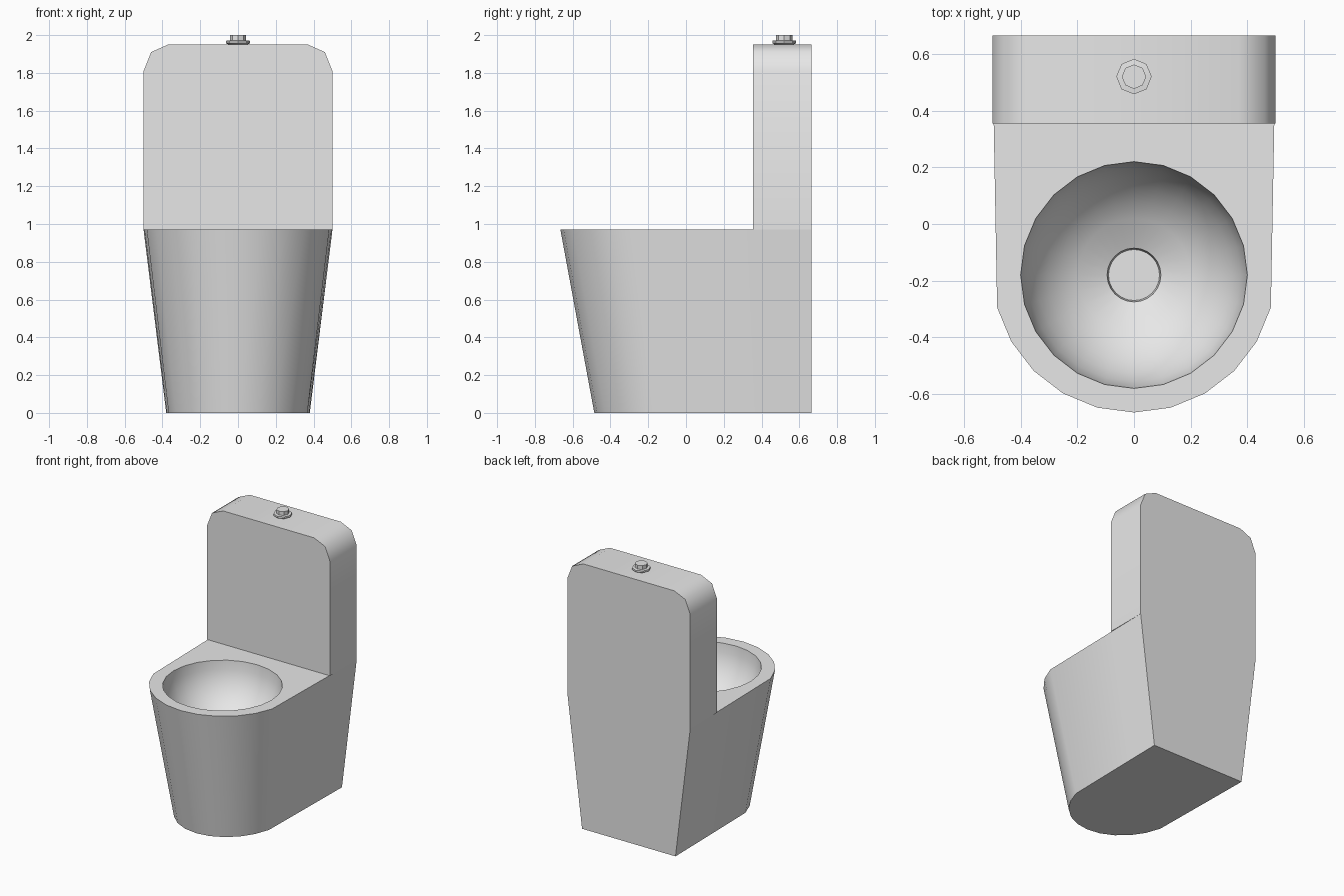
import bpy, bmesh, math

if "Cube" in bpy.data.objects:
    bpy.data.objects.remove(bpy.data.objects["Cube"], do_unlink=True)

grey = bpy.data.materials.new("ceramic_grey")
grey.use_nodes = True
grey.diffuse_color = (0.8, 0.8, 0.8, 1)
grey.node_tree.nodes["Principled BSDF"].inputs["Base Color"].default_value = (0.8, 0.8, 0.8, 1)

BACK, RIM, TANK_FRONT, TOP = 0.665, 0.97, 0.355, 1.95


def finish(name, bm, angle):
    bmesh.ops.recalc_face_normals(bm, faces=bm.faces[:])
    mesh = bpy.data.meshes.new(name)
    bm.to_mesh(mesh)
    bm.free()
    mesh.materials.append(grey)
    obj = bpy.data.objects.new(name, mesh)
    bpy.context.collection.objects.link(obj)
    bpy.ops.object.select_all(action='DESELECT')
    obj.select_set(True)
    bpy.context.view_layer.objects.active = obj
    bpy.ops.object.shade_smooth_by_angle(angle=math.radians(angle))
    return obj


def loop(bm, points):
    return [bm.verts.new(p) for p in points]


def ring(bm, r, z, y, sides):
    steps = [2 * math.pi * i / sides for i in range(sides)]
    return loop(bm, [(r * math.cos(a), y + r * math.sin(a), z) for a in steps])


def bridge(bm, a, b):
    n = len(a)
    for i in range(n):
        bm.faces.new((a[i], a[(i + 1) % n], b[(i + 1) % n], b[i]))


def lathe(bm, profile, y, sides):
    rings = [ring(bm, r, z, y, sides) for r, z in profile]
    for a, b in zip(rings, rings[1:]):
        bridge(bm, a, b)
    bm.faces.new(rings[-1])
    return rings[0]


# Pedestal: tapered D-shaped body with a bowl sunk into its rim
bm = bmesh.new()
arc = [math.radians(-15 * i) for i in range(1, 12)]
outline = [(0.5, BACK), (0.495, TANK_FRONT)]
outline += [(0.5 * math.cos(a), -0.165 + 0.5 * math.sin(a)) for a in arc]
outline += [(-0.495, TANK_FRONT), (-0.5, BACK)]
upper = loop(bm, [(x, y, RIM) for x, y in outline])
lower = loop(bm, [(x * 0.76, BACK + (y - BACK) * 0.865, 0) for x, y in outline])
bridge(bm, upper, lower)
bm.faces.new(lower)
bm.faces.new((upper[0], upper[1], upper[-2], upper[-1]))

# Bowl: hemisphere flattening into a small drain
profile = [(0.4 * math.cos(math.radians(a)), RIM - 0.38 * math.sin(math.radians(a)))
           for a in range(0, 70, 10)]
profile += [(0.095, 0.595), (0.09, 0.56)]
mouth = lathe(bm, profile, -0.18, 24)

# Flat rim between the outline and the bowl mouth
edges = []
for verts in (upper[1:-1], mouth):
    for a, b in zip(verts, verts[1:] + verts[:1]):
        edges.append(bm.edges.get((a, b)))
bmesh.ops.triangle_fill(bm, use_beauty=True, edges=edges, normal=(0, 0, 1))
finish("pedestal_and_bowl", bm, 30)

# Tank: upright slab with rounded upper corners
bm = bmesh.new()
half = [(0.5, RIM), (0.5, 1.81), (0.46, 1.91), (0.37, TOP)]
shape = half + [(-x, z) for x, z in reversed(half)]
front = loop(bm, [(x, TANK_FRONT, z) for x, z in shape])
rear = loop(bm, [(x, BACK, z) for x, z in shape])
bridge(bm, front, rear)
bm.faces.new(front)
bm.faces.new(rear)
finish("tank", bm, 50)

# Flush button: flared collar with a stub on top
bm = bmesh.new()
start = lathe(bm, [(0.05, TOP), (0.0625, 1.957), (0.0625, 1.97),
                   (0.043, 1.972), (0.043, 2.0)], 0.52, 8)
bm.faces.new(start)
finish("flush_button", bm, 30)
